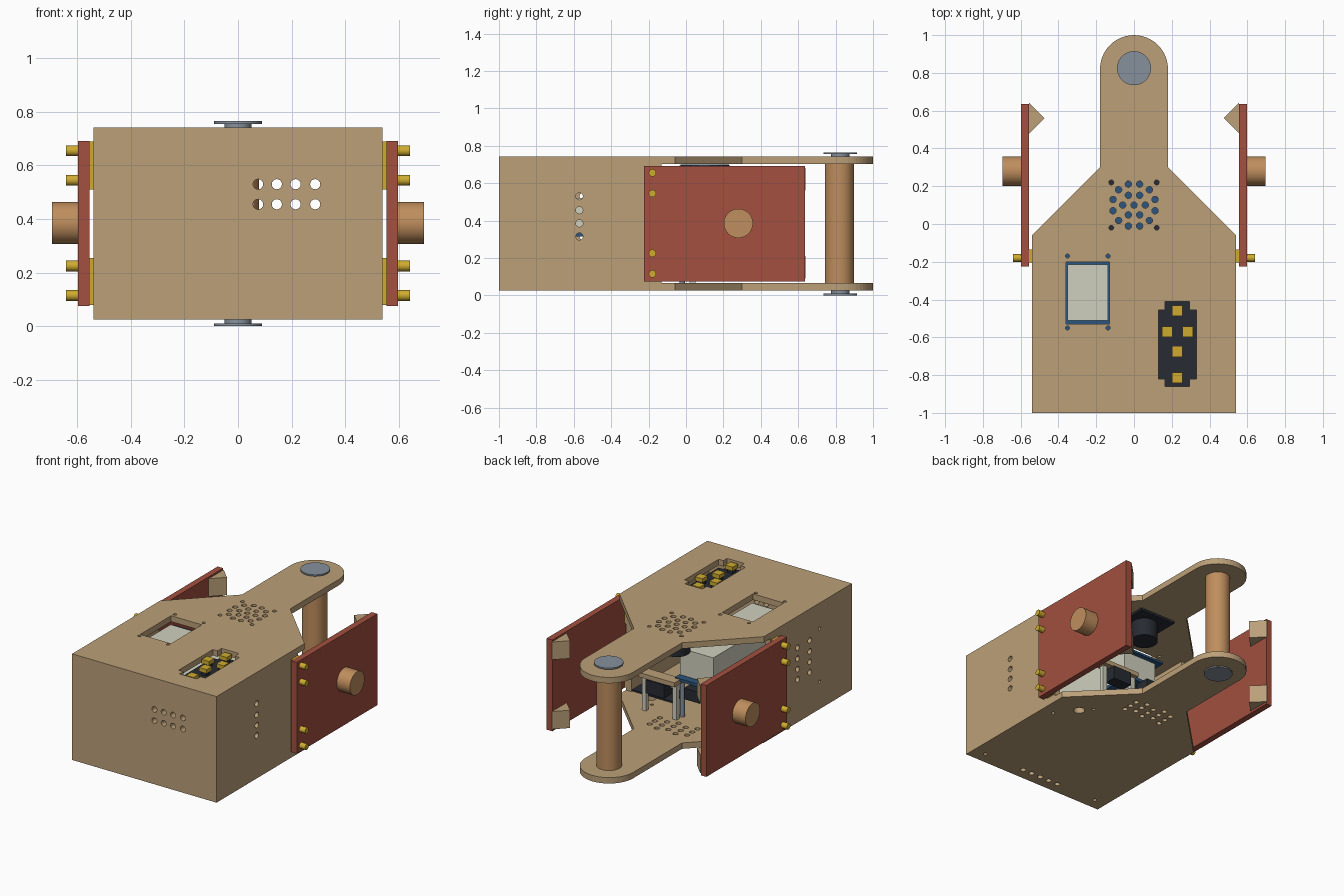
import bpy, bmesh, math
from mathutils import Matrix, Vector

if "Cube" in bpy.data.objects:
    bpy.data.objects.remove(bpy.data.objects["Cube"])

def mat(name, r, g, b):
    m = bpy.data.materials.new(name)
    m.diffuse_color = (r, g, b, 1)
    m.use_nodes = True
    m.node_tree.nodes["Principled BSDF"].inputs["Base Color"].default_value = m.diffuse_color
    return m

TAN = mat("tan_board", .50, .35, .19)
RED = mat("red_panel", .36, .08, .05)
GOLD = mat("gold", .62, .41, .03)
WOOD = mat("brown_wood", .52, .27, .11)
STEEL = mat("blue_steel", .24, .28, .33)
DARK = mat("dark_plastic", .02, .024, .032)
BLUE = mat("blue_board", .025, .09, .2)
GLASS = mat("pale_glass", .63, .63, .52)

XY = Matrix.Identity(4)
YZ = Matrix(((0, 0, 1, 0), (1, 0, 0, 0), (0, 1, 0, 0), (0, 0, 0, 1)))   # profile in y, z
XZ = Matrix(((1, 0, 0, 0), (0, 0, -1, 0), (0, 1, 0, 0), (0, 0, 0, 1)))  # profile in x, z

def circle(x, y, r, n=16):
    return [(x + r * math.cos(2 * math.pi * i / n), y + r * math.sin(2 * math.pi * i / n)) for i in range(n)]

def rect(x0, x1, y0, y1):
    return [(x0, y0), (x1, y0), (x1, y1), (x0, y1)]

def sheet(name, loops, thick, offset, m, frame=XY):
    """Extruded flat profile: first loop is the outline, the others are holes."""
    cu = bpy.data.curves.new(name + "_profile", 'CURVE')
    cu.dimensions, cu.fill_mode, cu.extrude = '2D', 'BOTH', thick / 2
    for pts in loops:
        sp = cu.splines.new('POLY')
        sp.points.add(len(pts) - 1)
        for p, (x, y) in zip(sp.points, pts):
            p.co = (x, y, 0, 1)
        sp.use_cyclic_u = True
    tmp = bpy.data.objects.new(name + "_profile", cu)
    bpy.context.collection.objects.link(tmp)
    dg = bpy.context.evaluated_depsgraph_get()
    me = bpy.data.meshes.new_from_object(tmp.evaluated_get(dg))
    bpy.data.objects.remove(tmp)
    bpy.data.curves.remove(cu)
    bm = bmesh.new()
    bm.from_mesh(me)
    bmesh.ops.remove_doubles(bm, verts=bm.verts, dist=1e-5)
    bmesh.ops.recalc_face_normals(bm, faces=bm.faces)
    bm.to_mesh(me)
    bm.free()
    me.polygons.foreach_set("use_smooth", [False] * len(me.polygons))
    me.transform(frame)
    me.transform(Matrix.Translation(frame.to_3x3() @ Vector((0, 0, 1)) * offset))
    return finish(name, me, m)

def finish(name, me, m):
    me.materials.clear()
    me.materials.append(m)
    o = bpy.data.objects.new(name, me)
    bpy.context.collection.objects.link(o)
    return o

def box(name, x0, x1, y0, y1, z0, z1, m):
    bm = bmesh.new()
    bmesh.ops.create_cube(bm, size=1, matrix=Matrix.Translation(((x0 + x1) / 2, (y0 + y1) / 2, (z0 + z1) / 2))
                          @ Matrix.Diagonal((x1 - x0, y1 - y0, z1 - z0, 1)))
    me = bpy.data.meshes.new(name)
    bm.to_mesh(me)
    bm.free()
    return finish(name, me, m)

def cyl(name, centre, r, length, m, axis='Z', n=48):
    bm = bmesh.new()
    rot = Matrix.Rotation(math.pi / 2, 4, 'Y') if axis == 'X' else XY
    bmesh.ops.create_cone(bm, cap_ends=True, segments=n, radius1=r, radius2=r, depth=length,
                          matrix=Matrix.Translation(centre) @ rot)
    me = bpy.data.meshes.new(name)
    bm.to_mesh(me)
    bm.free()
    me.polygons.foreach_set("use_smooth", [True] * len(me.polygons))
    me.set_sharp_from_angle(angle=math.radians(30))
    return finish(name, me, m)

# Shared outline of both plates: box, tapered shoulders and rounded tongue
outline = [(-.54, -1), (.54, -1), (.54, -.06), (.18, .30)]
outline += [(.18 * math.cos(math.pi * i / 24), .82 + .18 * math.sin(math.pi * i / 24)) for i in range(25)]
outline += [(-.18, .30), (-.54, -.06)]

# Top plate with speaker grille, screen window and keypad cutout
window = rect(-.36, -.13, -.53, -.20)
keypad = [(.13, -.82), (.165, -.82), (.165, -.86), (.295, -.86), (.295, -.82), (.33, -.82),
          (.33, -.455), (.295, -.455), (.295, -.41), (.165, -.41), (.165, -.455), (.13, -.455)]
grille = [circle(0, .1, .017)]
for count, rad, start in ((6, .06, 0), (12, .115, 15)):
    for i in range(count):
        a = math.radians(start + 360 * i / count)
        grille.append(circle(rad * math.cos(a), .1 + rad * math.sin(a), .017))
speaker_screws = [circle(x, y, .013) for x in (-.12, .12) for y in (-.02, .22)]
screen_screws = [circle(x, y, .011) for x in (-.352, -.137) for y in (-.55, -.17)]
sheet("top_plate", [outline, window, keypad] + grille + speaker_screws + screen_screws, .04, .722, TAN)

# Bottom plate with vent slots and screw holes
holes = [circle(-.14 + .07 * i, -.92, .018) for i in range(5)]
holes += [circle(x, -.92, .012) for x in (-.45, .45)]
holes += [circle(.35, -.12, .035), circle(.29, -.05, .011), circle(.455, -.25, .011)]
holes += [circle(-.14 + .07 * i, .145 + .055 * j + (.012 if i % 2 else -.012), .017)
          for i in range(5) for j in (-1, 0, 1)]
sheet("bottom_plate", [outline] + holes, .04, .045, TAN)

# Walls with vents
zs = (.315, .385, .455, .53)
front = [circle(x, z, .019) for x in (.075, .145, .215, .288) for z in (.455, .53)]
sheet("front_wall", [rect(-.54, .54, .065, .702)] + front, .04, .98, TAN, XZ)
side = rect(-.96, -.13, .065, .702)
sheet("right_wall", [side] + [circle(-.57, z, .019) for z in zs], .04, .52, TAN, YZ)
left = [circle(y, z, .019) for y in (-.55, -.42) for z in zs]
left += [circle(-.655, z, .011) for z in (.21, .57)]
sheet("left_wall", [side] + left, .04, -.52, TAN, YZ)

# Rear post with end bolts
cyl("rear_post", (0, .82, .3835), .078, .637, WOOD)
for nm, zc, zs_ in (("lower", .005, .017), ("upper", .76, .75)):
    cyl(nm + "_bolt_head", (0, .825, zc), .09, .01, STEEL)
    cyl(nm + "_bolt_shank", (0, .825, zs_), .05, .018, STEEL)

# Side doors with knobs, hinges and wedge catches
for s, nm in ((1, "right"), (-1, "left")):
    def span(a, b):
        return (s * a, s * b) if s > 0 else (s * b, s * a)
    box(nm + "_door", *span(.555, .597), -.225, .635, .075, .692, RED)
    cyl(nm + "_knob", (s * .645, .28, .385), .078, .1, WOOD, 'X')
    for z0, z1, k in ((.08, .255, "lower"), (.51, .69, "upper")):
        box(f"{nm}_{k}_hinge", *span(.54, .555), -.205, -.135, z0, z1, GOLD)
    for i, z in enumerate((.115, .225, .545, .655)):
        cyl(f"{nm}_hinge_pin_{i}", (s * .5975, -.18, z), .02, .087, GOLD, 'X', 16)
    for k, zc in (("lower", .15), ("upper", .62)):
        sheet(f"{nm}_{k}_catch", [[(s * .555, .48), (s * .555, .64), (s * .475, .56)]], .12, zc, TAN)

# Screen module under the window
box("screen_board", -.37, -.12, -.565, -.155, .645, .66, BLUE)
box("screen_glass", -.353, -.137, -.51, -.215, .66, .69, GLASS)

# Keypad with five raised buttons
sheet("keypad_body", [keypad], .07, .65, DARK)
for i, (x, y) in enumerate(((.23, -.46), (.175, -.57), (.285, -.57), (.23, -.675), (.23, -.815))):
    box(f"button_{i}_base", x - .02, x + .02, y - .02, y + .02, .685, .71, DARK)
    box(f"button_{i}_cap", x - .028, x + .028, y - .028, y + .028, .708, .735, GOLD)

# Speaker under the grille
box("speaker_flange", -.135, .135, -.035, .235, .68, .695, DARK)
cyl("speaker_cone", (0, .1, .697), .13, .006, BLUE)
cyl("speaker_body", (0, .1, .62), .085, .12, DARK)

# Interior electronics
box("battery_case", -.19, .06, -.75, -.02, .34, .52, GLASS)
box("main_board", -.2, .07, -.78, .02, .315, .335, BLUE)
for i, (x, y) in enumerate(((-.17, -.7), (.04, -.7), (-.17, -.02), (.04, -.02))):
    cyl(f"board_standoff_{i}", (x, y, .19), .015, .25, STEEL, n=12)
box("sensor_bracket", .03, .3, .0, .08, .30, .33, TAN)
box("sensor_block", .1, .24, .01, .09, .21, .30, DARK)
for i, x in enumerate((.05, .28)):
    box(f"bracket_post_{i}", x - .015, x + .015, .02, .05, .065, .30, GLASS)
box("connector_block", -.16, -.04, -.02, .08, .24, .315, DARK)
box("floor_module", .2, .5, -.3, -.14, .065, .075, DARK)
